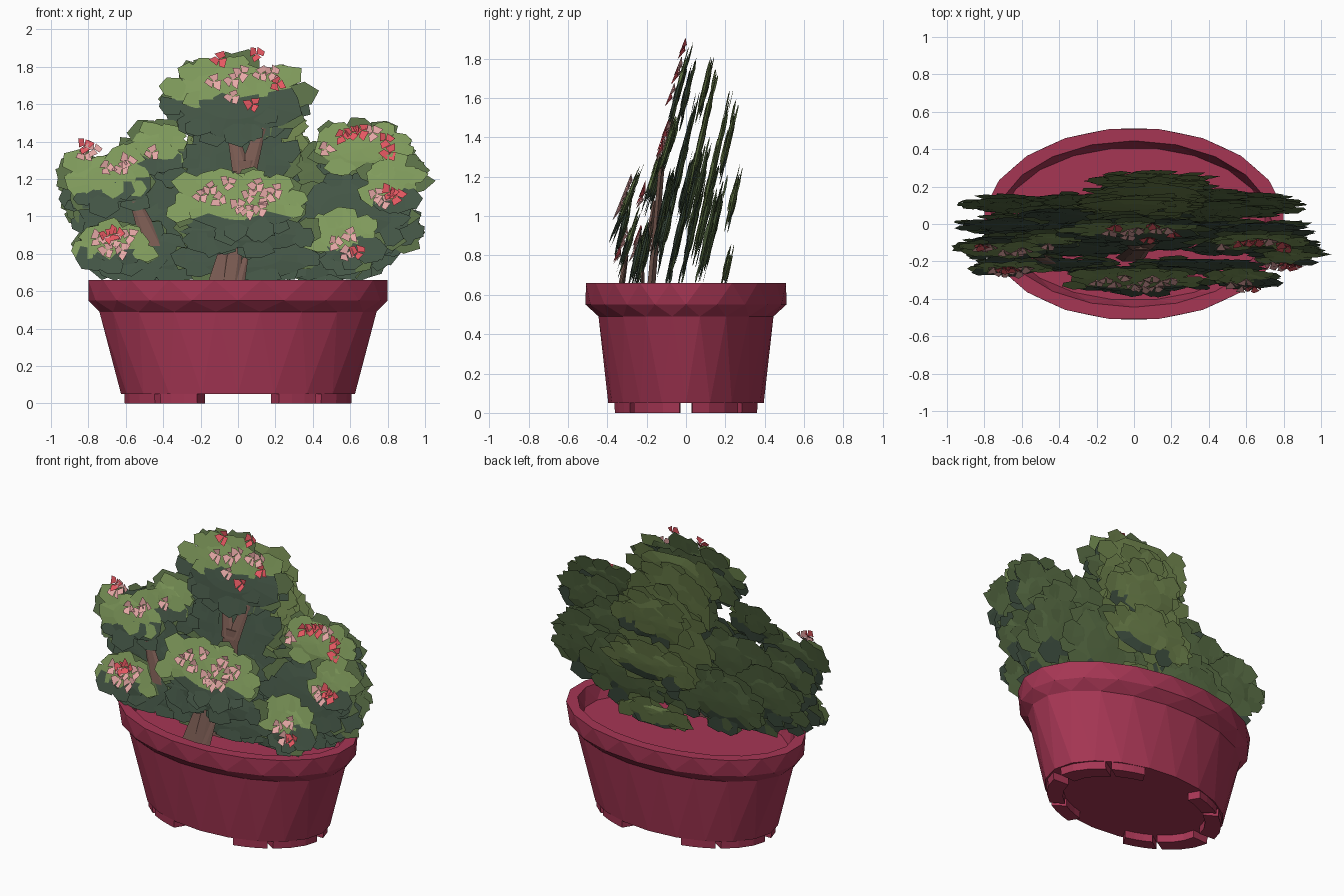
import bpy, bmesh, math, random
from mathutils import Vector

random.seed(7)
cube = bpy.data.objects.get("Cube")
if cube:
    bpy.data.objects.remove(cube)


def material(name, r, g, b):
    m = bpy.data.materials.new(name)
    lin = tuple(((c / 255 + 0.055) / 1.055) ** 2.4 for c in (r, g, b))
    m.diffuse_color = (*lin, 1)
    m.use_nodes = True
    node = m.node_tree.nodes["Principled BSDF"]
    node.inputs["Base Color"].default_value = (*lin, 1)
    node.inputs["Roughness"].default_value = 0.9
    return m


POT = material("pot_crimson", 166, 54, 84)
DARK = material("leaf_dark_green", 68, 86, 70)
LIGHT = material("leaf_light_green", 128, 155, 92)
OLIVE = material("leaf_olive_green", 112, 133, 78)
MID = material("leaf_mid_green", 90, 111, 70)
BARK = material("bark_brown", 122, 91, 82)
PINK = material("blossom_pink", 238, 174, 172)
RED = material("blossom_red", 230, 88, 98)


def finish(name, bm, mats):
    mesh = bpy.data.meshes.new(name)
    bm.to_mesh(mesh)
    bm.free()
    for m in mats:
        mesh.materials.append(m)
    obj = bpy.data.objects.new(name, mesh)
    bpy.context.collection.objects.link(obj)


# Oval pot: outer wall, stepped rim and shallow inner tray, in staggered triangles
bm = bmesh.new()
profile = [(0.625, 0.395, 0.05), (0.75, 0.45, 0.49), (0.80, 0.51, 0.55),
           (0.81, 0.515, 0.66), (0.74, 0.445, 0.66), (0.71, 0.41, 0.56)]
SEGS = 20
rings = []
for k, (rx, ry, z) in enumerate(profile):
    turns = [math.tau * (i + k / 2) / SEGS for i in range(SEGS)]
    rings.append([bm.verts.new((rx * math.cos(t), ry * math.sin(t), z)) for t in turns])
for a, b in zip(rings, rings[1:]):
    for i in range(SEGS):
        j = (i + 1) % SEGS
        bm.faces.new((a[i], a[j], b[i]))
        bm.faces.new((a[j], b[j], b[i]))
bm.faces.new(rings[-1])
bm.faces.new(rings[0][::-1])
finish("pot", bm, [POT])

# Curved feet, repeated in each quarter
bm = bmesh.new()
for sx in (-1, 1):
    for sy in (-1, 1):
        for start, end in ((5, 43), (47, 69)):
            sections = []
            for i in range(4):
                t = math.radians(start + (end - start) * i / 3)
                sections.append([bm.verts.new((sx * r * 0.62 * math.cos(t), sy * r * 0.395 * math.sin(t), z))
                                 for r, z in ((0.8, 0), (0.98, 0), (0.985, 0.055), (0.8, 0.055))])
            for a, b in zip(sections, sections[1:]):
                for i in range(4):
                    j = (i + 1) % 4
                    bm.faces.new((a[i], a[j], b[j], b[i]))
            bm.faces.new(sections[0])
            bm.faces.new(sections[-1])
bmesh.ops.recalc_face_normals(bm, faces=bm.faces)
finish("pot_feet", bm, [POT])


# Flattened, tapered branches
def branch(name, start, end, r0, r1):
    a, b = Vector(start), Vector(end)
    bm = bmesh.new()
    rims = []
    for c, r in ((a, r0), (b, r1)):
        rims.append([bm.verts.new(c + Vector((r * math.cos(t), 0.3 * r * math.sin(t), 0)))
                     for t in (math.tau * i / 6 for i in range(6))])
    for i in range(6):
        j = (i + 1) % 6
        bm.faces.new((rims[0][i], rims[0][j], rims[1][j], rims[1][i]))
    bm.faces.new(rims[1])
    finish(name, bm, [BARK])


branch("trunk_base_right", (-0.12, -0.34, 0.56), (-0.08, -0.3, 0.8), 0.07, 0.03)
branch("trunk_base_middle", (-0.06, -0.345, 0.56), (-0.01, -0.3, 0.83), 0.06, 0.035)
branch("trunk_base_left", (-0.02, -0.34, 0.6), (0.04, -0.3, 0.78), 0.05, 0.015)
branch("trunk", (-0.02, -0.18, 0.6), (0.04, -0.12, 1.3), 0.08, 0.055)
branch("trunk_fork_right", (0.02, -0.13, 1.24), (-0.04, -0.07, 1.49), 0.05, 0.025)
branch("trunk_fork_left", (0.05, -0.13, 1.24), (0.13, -0.07, 1.5), 0.05, 0.025)
branch("right_branch", (-0.44, -0.2, 0.82), (-0.55, -0.16, 1.08), 0.07, 0.03)
branch("left_branch", (0.5, -0.22, 0.6), (0.55, -0.22, 0.72), 0.04, 0.03)


# Ragged, thin, leaning sheet of foliage; light above a ragged line on the front
def foliage(name, cx, cz, rx, rz, y, light_from=2.0, lean=0.23):
    bm = bmesh.new()
    n = max(14, int(30 * (rx + rz)))
    rear = 2 if abs(cx) < 0.2 and y > 0.05 else 3
    front = rear if y > 0.05 else 0

    def point(u, v, depth):
        z = max(cz + rz * v, 0.655)
        return bm.verts.new((cx + rx * u, y + lean * (z - cz) + depth, z))

    def colour(v, side):
        if side < 0:
            return 1 if v + random.uniform(-0.12, 0.12) > light_from else front
        return rear if v + random.uniform(-0.3, 0.3) > -0.6 else 0

    # lens-shaped core
    edge = [random.uniform(0.78, 1.0) for _ in range(n)]
    angles = [math.tau * (i + random.uniform(-0.3, 0.3)) / n for i in range(n)]
    outer = [point(r * math.cos(t), r * math.sin(t), 0) for r, t in zip(edge, angles)]
    for side in (-1, 1):
        inner = [point(0.5 * math.cos(t), 0.5 * math.sin(t), side * 0.012) for t in angles]
        hub = point(0, 0, side * 0.016)
        for i in range(n):
            j = (i + 1) % n
            v = math.sin(angles[i])
            for loop, level in (((outer[i], outer[j], inner[j], inner[i]), 0.75),
                                ((inner[i], inner[j], hub), 0.3)):
                f = bm.faces.new(loop if side < 0 else loop[::-1])
                f.material_index = colour(v * level, side)

    # overlapping angular leaves around the border and over both faces
    for k in range(int(n * 2.0)):
        side = -1 if k % 2 else 1
        t = random.uniform(0, math.tau)
        r = 0.87 if k < n * 1.4 else random.uniform(0.15, 0.8)
        u, v = r * math.cos(t), r * math.sin(t)
        size = random.uniform(0.055, 0.09)
        spin = random.uniform(0, math.tau)
        tilt = random.uniform(-0.08, 0.08)
        loop = []
        for i in range(6):
            a = spin - side * math.tau * i / 6
            s = size * random.uniform(0.65, 1.1)
            du, dv = s * 1.15 * math.cos(a), s * 0.85 * math.sin(a)
            loop.append(point(u + du / rx, v + dv / rz, side * (0.018 - 0.011 * r) + tilt * du))
        f = bm.faces.new(loop)
        f.material_index = colour(v, side)
    finish(name, bm, [DARK, LIGHT, OLIVE, MID])


# Blossoms: open cups of three broad angular petals, mouth forward and up
def blossoms(name, spots, mat, cz, y, lean):
    bm = bmesh.new()
    for x, z in spots:
        c = Vector((x, y + lean * (z - cz) - 0.015, z))
        spin = random.uniform(0, math.tau)
        for i in range(3):
            loop = [c]
            for turn, reach in ((-0.9, 0.032), (-0.3, 0.05), (0.9, 0.036)):
                a = spin + math.tau * i / 3 + turn
                s = reach * random.uniform(0.85, 1.2)
                loop.append(c + Vector((s * math.cos(a), -0.022 + 0.4 * s * math.sin(a), s * math.sin(a))))
            bm.faces.new([bm.verts.new(p) for p in loop])
    finish(name, bm, [mat])


# Flowering clumps: centre, radii, depth, light line, lean
flowering = {
    "crown": (-0.02, 1.63, 0.4, 0.22, -0.04, 0.1, 0.27),
    "centre": (-0.01, 1.07, 0.38, 0.17, -0.3, -0.4, 0.4),
    "right_upper": (-0.68, 1.2, 0.27, 0.16, -0.14, -0.3, 0.3),
    "right_peak": (-0.45, 1.37, 0.14, 0.11, -0.08, -0.7, 0.3),
    "right_lower": (-0.66, 0.83, 0.19, 0.11, -0.23, -0.1, 0.3),
    "left_upper": (0.66, 1.36, 0.26, 0.14, -0.09, -0.9, 0.3),
    "left_middle": (0.82, 1.18, 0.15, 0.13, -0.17, -0.5, 0.3),
    "left_lower": (0.58, 0.87, 0.17, 0.14, -0.29, -0.1, 0.35),
}
pinks = {
    "crown": [(-0.13, 1.72), (-0.03, 1.73), (-0.03, 1.64), (0.02, 1.77), (0.12, 1.76), (0.18, 1.77)],
    "centre": [(-0.2, 1.11), (-0.15, 1.15), (-0.1, 1.09), (-0.05, 1.18), (0, 1.06), (0.05, 1.03),
               (0.06, 1.11), (0.12, 1.04), (0.1, 1.17), (0.15, 1.1), (0.2, 1.14)],
    "right_upper": [(-0.82, 1.33), (-0.77, 1.36), (-0.7, 1.26), (-0.62, 1.26), (-0.59, 1.3)],
    "right_peak": [(-0.46, 1.34)],
    "right_lower": [(-0.75, 0.88), (-0.7, 0.82), (-0.62, 0.82), (-0.58, 0.9), (-0.66, 0.87)],
    "left_upper": [(0.47, 1.36), (0.72, 1.45)],
    "left_middle": [(0.74, 1.12), (0.78, 1.08)],
    "left_lower": [(0.6, 0.9), (0.52, 0.86), (0.58, 0.8)],
}
reds = {
    "crown": [(-0.1, 1.84), (0.1, 1.87), (0.21, 1.71), (0.08, 1.6)],
    "right_upper": [(-0.82, 1.38)],
    "right_lower": [(-0.7, 0.9), (-0.65, 0.91)],
    "left_upper": [(0.56, 1.43), (0.61, 1.45), (0.66, 1.46), (0.79, 1.41), (0.81, 1.34)],
    "left_middle": [(0.81, 1.13), (0.85, 1.11)],
    "left_lower": [(0.64, 0.81)],
}
for name, clump in flowering.items():
    foliage(name + "_flowering_leaves", *clump)
    cz, y, lean = clump[1], clump[4], clump[6]
    blossoms(name + "_pink_blossoms", pinks[name], PINK, cz, y, lean)
    if name in reds:
        blossoms(name + "_red_blossoms", reds[name], RED, cz, y - 0.005, lean)

# Dark supporting layers and rear layers: centre, radii, depth
layers = [
    (0.05, 0.93, 0.38, 0.12, -0.32), (0.35, 0.8, 0.34, 0.15, -0.22), (-0.45, 0.8, 0.35, 0.14, -0.21),
    (0.0, 1.28, 0.3, 0.34, -0.02), (0.0, 1.61, 0.39, 0.14, 0.0), (-0.63, 1.05, 0.28, 0.19, -0.1),
    (0.6, 1.02, 0.33, 0.21, -0.12), (-0.5, 0.88, 0.35, 0.24, -0.04), (0.5, 0.9, 0.35, 0.26, -0.04),
    (0.82, 0.95, 0.13, 0.12, -0.1), (0.7, 1.25, 0.23, 0.17, -0.03), (-0.71, 1.15, 0.22, 0.15, 0.0),
    (0.0, 1.66, 0.33, 0.16, 0.1), (0.03, 1.4, 0.3, 0.34, 0.08), (-0.38, 1.15, 0.3, 0.22, 0.04),
    (-0.67, 1.02, 0.22, 0.19, 0.1), (0.45, 1.15, 0.3, 0.21, 0.07), (0.67, 1.0, 0.22, 0.23, 0.1),
    (0.0, 0.92, 0.4, 0.25, 0.03), (0.05, 1.2, 0.33, 0.44, 0.13), (0.1, 1.36, 0.26, 0.18, 0.21),
    (0.1, 1.08, 0.32, 0.14, 0.24), (0.35, 0.93, 0.3, 0.25, 0.14), (-0.35, 0.9, 0.3, 0.22, 0.11),
    (0.1, 0.74, 0.24, 0.08, 0.21), (0.05, 0.98, 0.36, 0.25, -0.09), (-0.3, 0.95, 0.32, 0.2, -0.13),
    (0.05, 0.79, 0.38, 0.13, -0.25),
]
for i, layer in enumerate(layers):
    foliage(f"leaf_layer_{i + 1}", *layer)
